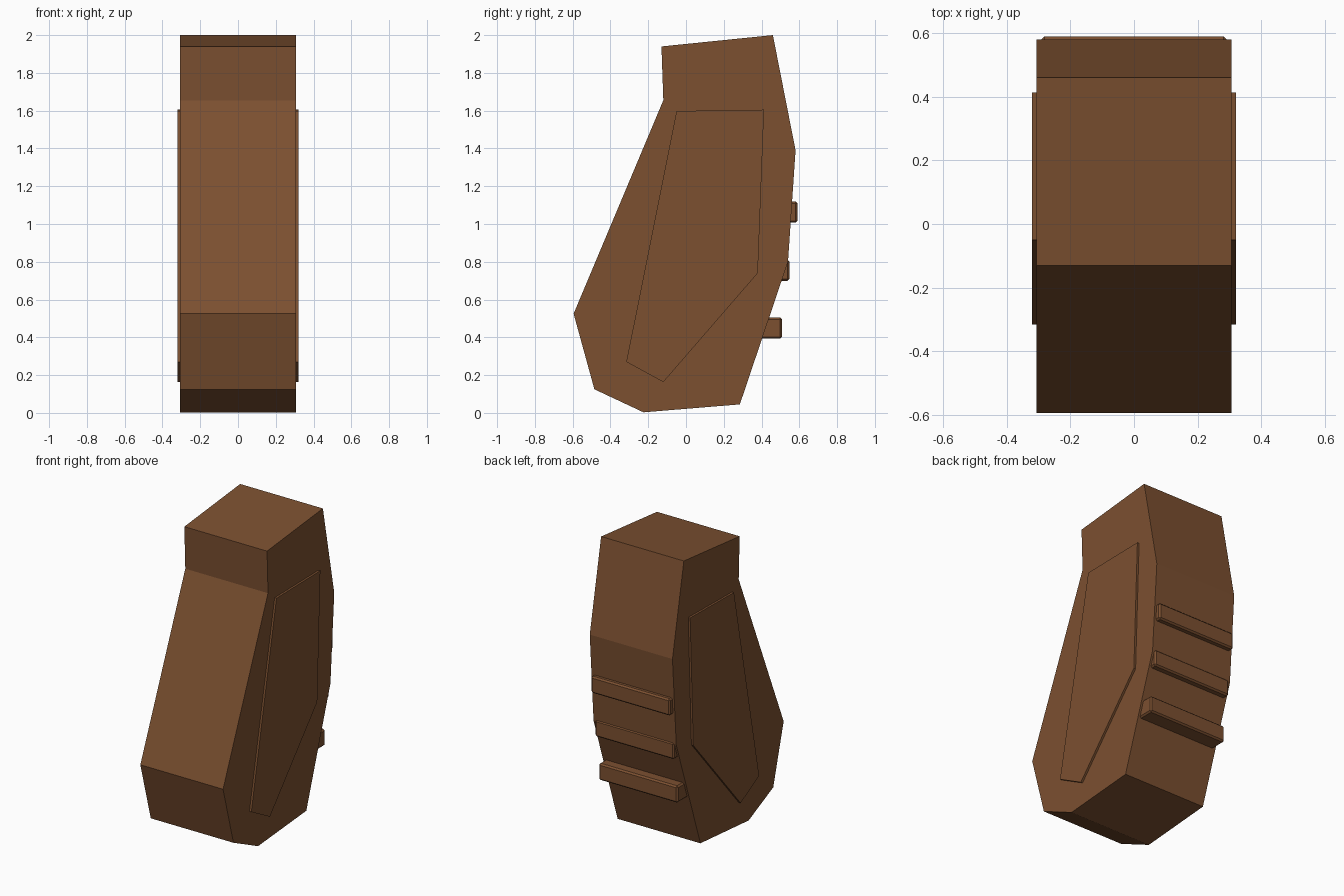
import bpy, bmesh

if "Cube" in bpy.data.objects:
    bpy.data.objects.remove(bpy.data.objects["Cube"])

brown = bpy.data.materials.new("brown grip")
brown.diffuse_color = (0.2, 0.08, 0.03, 1)
brown.use_nodes = True
brown.node_tree.nodes["Principled BSDF"].inputs["Base Color"].default_value = brown.diffuse_color


def prism(name, profile, x0, x1, bevel=0):
    """Extrude a (y, z) outline along x."""
    bm = bmesh.new()
    face = bm.faces.new([bm.verts.new((x0, y, z)) for y, z in profile])
    ext = bmesh.ops.extrude_face_region(bm, geom=[face])
    verts = [v for v in ext["geom"] if isinstance(v, bmesh.types.BMVert)]
    bmesh.ops.translate(bm, verts=verts, vec=(x1 - x0, 0, 0))
    if bevel:
        bmesh.ops.bevel(bm, geom=bm.edges[:], offset=bevel, segments=1,
                        affect='EDGES', profile=0.5)
    bmesh.ops.recalc_face_normals(bm, faces=bm.faces[:])
    mesh = bpy.data.meshes.new(name)
    bm.to_mesh(mesh)
    bm.free()
    mesh.materials.append(brown)
    obj = bpy.data.objects.new(name, mesh)
    bpy.context.collection.objects.link(obj)
    return obj


# Main grip body
prism("grip_body", [(-0.13, 1.94), (0.46, 2.0), (0.58, 1.39), (0.54, 0.80),
                    (0.285, 0.045), (-0.225, 0.003), (-0.485, 0.125),
                    (-0.595, 0.525), (-0.12, 1.655)], -0.306, 0.306)

# Thin raised side panels
panel = [(-0.05, 1.598), (0.413, 1.605), (0.38, 0.74), (-0.12, 0.163), (-0.316, 0.27)]
for side, label in ((-1, "left"), (1, "right")):
    prism(f"side_panel_{label}", panel, side * 0.30, side * 0.32)

# Ribs across the back
for i, (y, z) in enumerate(((0.59, 1.063), (0.547, 0.755), (0.508, 0.449))):
    prism(f"back_rib_{i + 1}", [(y - 0.12, z - 0.056), (y, z - 0.056),
                                (y, z + 0.056), (y - 0.12, z + 0.056)],
          -0.292, 0.292, 0.01)
